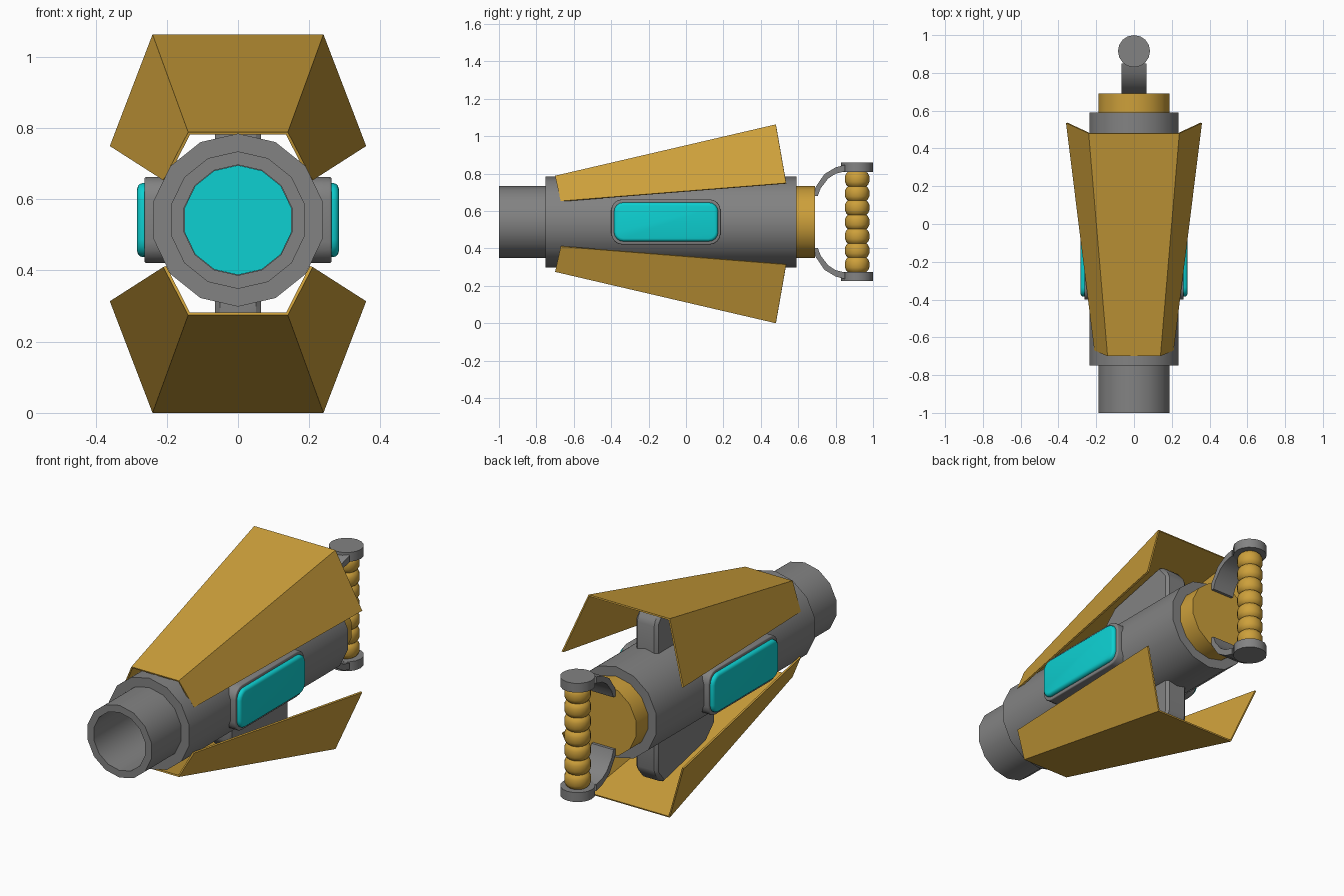
import bpy, bmesh, math
from mathutils import Vector

if "Cube" in bpy.data.objects:
    bpy.data.objects.remove(bpy.data.objects["Cube"])

CZ = 0.5415   # height of the barrel axis
SZ = 0.5315   # height of the mirror plane between the two shields


def material(name, rgb):
    m = bpy.data.materials.new(name)
    m.use_nodes = True
    m.diffuse_color = (*rgb, 1)
    m.node_tree.nodes["Principled BSDF"].inputs["Base Color"].default_value = (*rgb, 1)
    return m


GREY = material("grey metal", (0.225, 0.225, 0.225))
GOLD = material("gold", (0.61, 0.35, 0.043))
CYAN = material("cyan glow", (0.004, 0.63, 0.64))


def finish(bm, name, mat, smooth=True, normals=True):
    if normals:
        bmesh.ops.recalc_face_normals(bm, faces=bm.faces)
    me = bpy.data.meshes.new(name)
    bm.to_mesh(me)
    bm.free()
    me.materials.append(mat)
    ob = bpy.data.objects.new(name, me)
    bpy.context.collection.objects.link(ob)
    if smooth:
        bpy.ops.object.select_all(action='DESELECT')
        ob.select_set(True)
        bpy.context.view_layer.objects.active = ob
        bpy.ops.object.shade_smooth_by_angle(angle=math.radians(35))
    return ob


def lathe(name, profile, mat, axis='Y', centre=(0, 0, CZ), sides=14):
    """Turn (position, radius) points around the Y or Z axis."""
    bm = bmesh.new()
    c = Vector(centre)
    pts = [Vector((0, a, r)) if axis == 'Y' else Vector((0, r, a)) for a, r in profile]
    vs = [bm.verts.new(p + c) for p in pts]
    es = [bm.edges.new(pair) for pair in zip(vs, vs[1:])]
    bmesh.ops.spin(bm, geom=vs + es, cent=c, axis=(0, 1, 0) if axis == 'Y' else (0, 0, 1),
                   angle=math.tau, steps=sides, use_merge=False)
    bmesh.ops.remove_doubles(bm, verts=bm.verts, dist=1e-4)
    return finish(bm, name, mat)


def prism(name, yz, half_x, mat, bevel=0.0):
    """Extrude a side outline across x."""
    bm = bmesh.new()
    f = bm.faces.new([bm.verts.new((-half_x, y, z)) for y, z in yz])
    ext = bmesh.ops.extrude_face_region(bm, geom=[f])["geom"]
    bmesh.ops.translate(bm, verts=[v for v in ext if isinstance(v, bmesh.types.BMVert)],
                        vec=(2 * half_x, 0, 0))
    if bevel:
        bmesh.ops.bevel(bm, geom=list(bm.edges), offset=bevel, segments=1, affect='EDGES')
    return finish(bm, name, mat)


def rounded_plate(name, x0, x1, y0, y1, z0, z1, corner, rim, mat):
    """Plate facing +x with round corners and a soft outer rim, mirrored to -x."""
    bm = bmesh.new()
    bmesh.ops.create_cube(bm, size=1)
    for v in bm.verts:
        v.co = (x1 if v.co.x > 0 else x0, y1 if v.co.y > 0 else y0, z1 if v.co.z > 0 else z0)
    along_x = [e for e in bm.edges if abs(e.verts[0].co.x - e.verts[1].co.x) > 1e-4]
    bmesh.ops.bevel(bm, geom=along_x, offset=corner, segments=4, profile=0.5, affect='EDGES')
    outer = [e for e in bm.edges if all(v.co.x > x1 - 1e-4 for v in e.verts)]
    bmesh.ops.bevel(bm, geom=outer, offset=rim, segments=3, profile=0.5, affect='EDGES')
    ob = finish(bm, name, mat)
    ob.modifiers.new("mirror", 'MIRROR').use_axis = (True, False, False)
    return ob


# Barrel with hollow muzzle, glowing core and rear plug
lathe("barrel", [(-0.4, 0), (-0.4, 0.155), (-1, 0.155), (-1, 0.193), (-0.75, 0.193),
                 (-0.75, 0.243), (0.59, 0.243), (0.59, 0)], GREY)
lathe("core_disc", [(-0.408, 0), (-0.408, 0.154), (-0.402, 0.154), (-0.402, 0)], CYAN)
lathe("rear_plug", [(0.57, 0), (0.57, 0.192), (0.69, 0.192), (0.69, 0)], GOLD)

# Side windows with their frames
rounded_plate("window_frames", 0.19, 0.263, -0.4, 0.185, CZ - 0.121, CZ + 0.121, 0.06, 0.006, GREY)
rounded_plate("side_windows", 0.25, 0.283, -0.385, 0.172, CZ - 0.104, CZ + 0.104, 0.05, 0.016, CYAN)

# Handle grip: a stack of rounded beads
beads, low, high = 7, -0.267, 0.267
step = (high - low) / beads
grip = []
for i in range(beads):
    for t, r in ((0.0, 0.05), (0.1, 0.058), (0.3, 0.065), (0.7, 0.065), (0.9, 0.058)):
        grip.append((low + (i + t) * step, r))
lathe("handle_grip", [(low, 0)] + grip + [(high, 0.05), (high, 0)], GOLD, 'Z', (0, 0.915, CZ), 16)


def shield(name, s):
    """Three folded panels; s = 1 above the barrel, -1 below."""
    front = [(-0.21, -0.67, 0.122), (-0.14, -0.70, 0.257), (0.14, -0.70, 0.257), (0.21, -0.67, 0.122)]
    rear = [(-0.36, 0.535, 0.218), (-0.24, 0.48, 0.5315), (0.24, 0.48, 0.5315), (0.36, 0.535, 0.218)]
    bm = bmesh.new()
    f, r = ([bm.verts.new((x, y, SZ + s * z)) for x, y, z in row] for row in (front, rear))
    for i in range(3):
        quad = [f[i], f[i + 1], r[i + 1], r[i]]
        bm.faces.new(quad if s > 0 else quad[::-1])
    ob = finish(bm, name, GOLD, smooth=False, normals=False)
    mod = ob.modifiers.new("thickness", 'SOLIDIFY')
    mod.thickness = 0.009
    mod.offset = -1


# Parts repeated above and below the axis
for s, side in ((1, "upper"), (-1, "lower")):
    shield(side + "_shield", s)
    # Strut between barrel and shield
    strut = [(-0.16, 0.2), (0.34, 0.2), (0.34, 0.4), (0.28, 0.472), (-0.08, 0.39), (-0.16, 0.31)]
    prism(side + "_strut", [(y, SZ + s * z) for y, z in strut], 0.065, GREY, 0.015)
    # Curved strap from the plug to the handle cap
    strap = [(0.68, 0.14), (0.692, 0.185), (0.74, 0.256), (0.80, 0.292), (0.85, 0.305),
             (0.85, 0.27), (0.80, 0.258), (0.76, 0.232), (0.72, 0.18), (0.705, 0.14)]
    prism(side + "_strap", [(y, CZ + s * z) for y, z in strap], 0.065, GREY)
    # Handle cap
    lathe(side + "_handle_cap", [(s * 0.267, 0), (s * 0.267, 0.085), (s * 0.317, 0.085), (s * 0.317, 0)],
          GREY, 'Z', (0, 0.915, CZ), 16)
